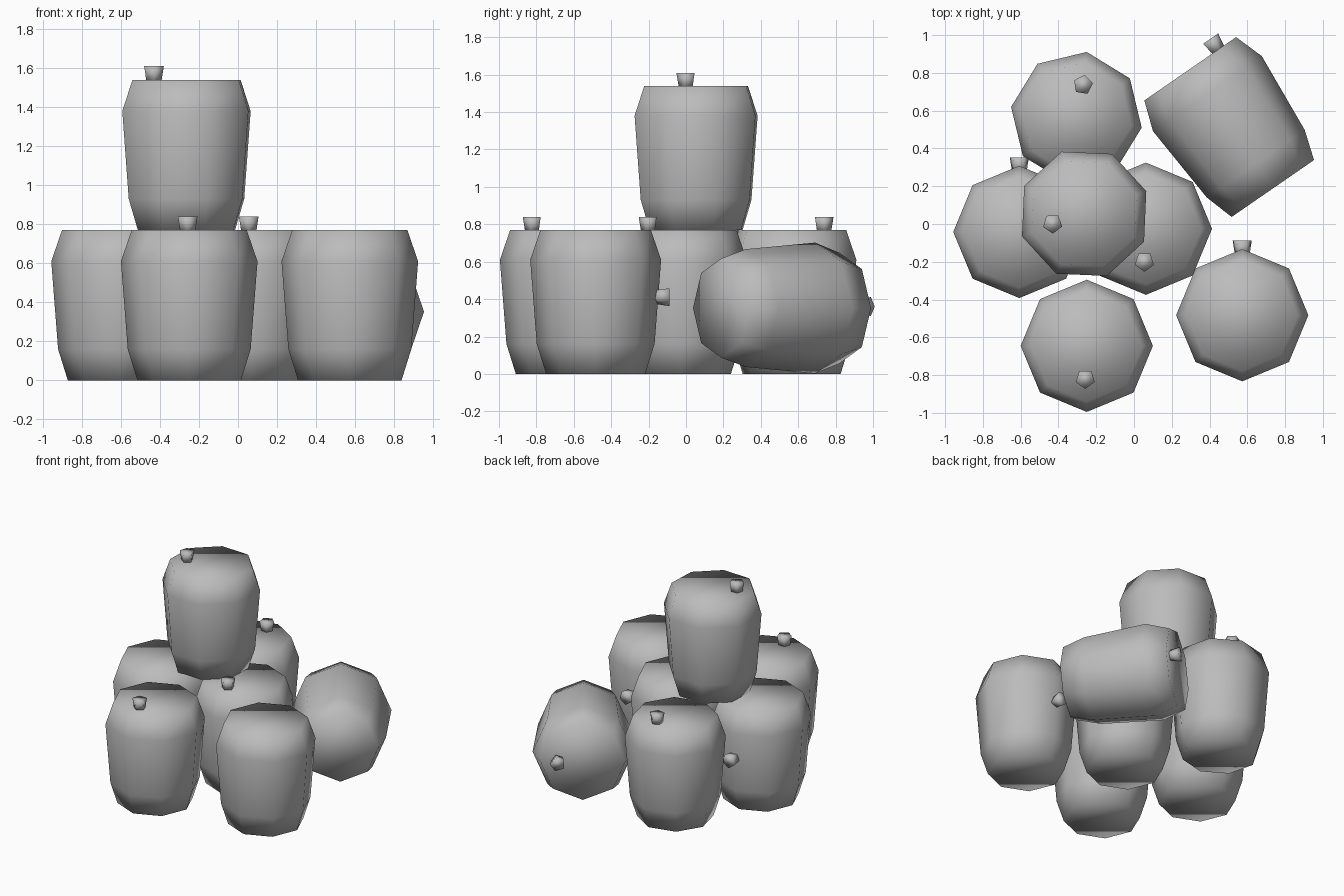
import bpy, bmesh, math
from mathutils import Matrix, Vector

if "Cube" in bpy.data.objects:
    bpy.data.objects.remove(bpy.data.objects["Cube"])

grey = bpy.data.materials.new("plain_grey")
grey.diffuse_color = (0.5, 0.5, 0.5, 1)
grey.use_nodes = True
grey.node_tree.nodes["Principled BSDF"].inputs["Base Color"].default_value = grey.diffuse_color

# (radius, height) rings
BARREL = [(0.265, 0.0), (0.315, 0.16), (0.35, 0.61), (0.295, 0.77)]
BUNG = [(0.04, -0.01), (0.053, 0.07)]


def lathe(name, profile, sides, start, matrix):
    """Closed, smooth-shaded solid turned from a profile about local z."""
    bm = bmesh.new()
    rings = []
    for r, z in profile:
        angles = [start + 2 * math.pi * i / sides for i in range(sides)]
        rings.append([bm.verts.new((r * math.cos(a), r * math.sin(a), z)) for a in angles])
    for lo, hi in zip(rings, rings[1:]):
        for i in range(sides):
            j = (i + 1) % sides
            bm.faces.new((lo[i], lo[j], hi[j], hi[i]))
    bm.faces.new(rings[0][::-1])
    bm.faces.new(rings[-1])
    for f in bm.faces:
        f.smooth = True
    mesh = bpy.data.meshes.new(name)
    bm.to_mesh(mesh)
    bm.free()
    mesh.materials.append(grey)
    ob = bpy.data.objects.new(name, mesh)
    ob.matrix_world = matrix
    bpy.context.collection.objects.link(ob)


def barrel(name, matrix, side_bung=False):
    lathe(name, BARREL, 8, 0, matrix)
    if side_bung:   # bung sticking out of the staves along local +y
        local = Matrix.Translation((0, 0.325, 0.415)) @ Matrix.Rotation(-math.pi / 2, 4, 'X')
    else:           # bung standing on the lid near the rim
        local = Matrix.Translation((0.008, 0.175, 0.77))
    lathe(name + "_bung", BUNG, 5, math.pi / 2, matrix @ local)


# Upright barrels: name, position, turn in degrees, bung on the side
for name, pos, turn, side in [
    ("front_barrel", (-0.25, -0.645, 0), 180, False),
    ("left_barrel", (-0.607, -0.042, 0), 0, True),
    ("back_barrel", (-0.305, 0.565, 0), -9, False),
    ("middle_barrel", (0.063, -0.025, 0), 180, False),
    ("right_barrel", (0.573, -0.483, 0), 0, True),
    ("stacked_barrel", (-0.264, 0.054, 0.77), 110, False),
]:
    barrel(name, Matrix.Translation(pos) @ Matrix.Rotation(math.radians(turn), 4, 'Z'), side)

# Barrel lying on its side, lid towards the back left
axis = Vector((-0.568, 0.823, 0)).normalized()
up = Vector((0, 0, 1))
rot = Matrix((up, axis.cross(up), axis)).transposed().to_4x4()
barrel("lying_barrel", Matrix.Translation((0.735, 0.188, 0.352)) @ rot)
